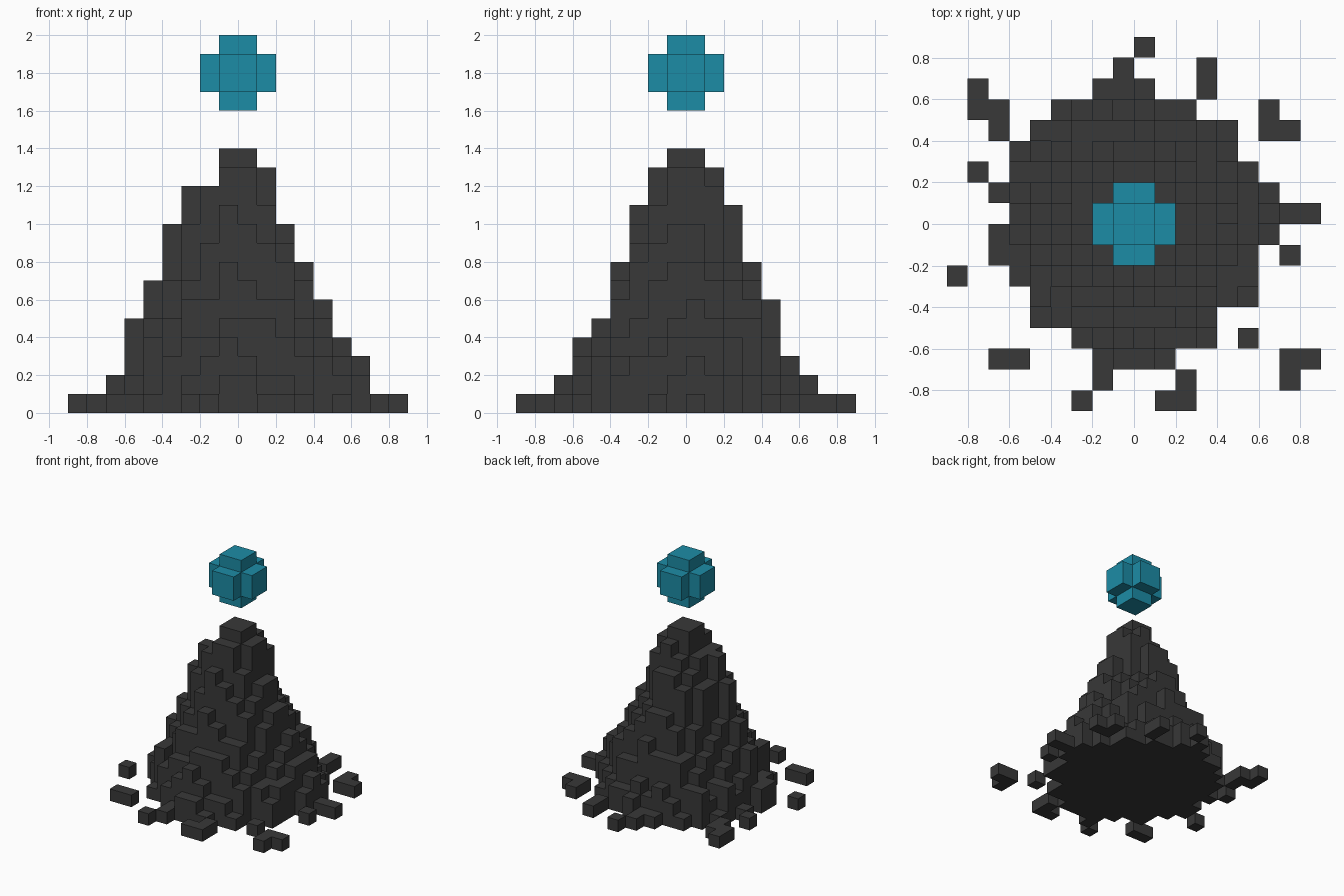
import bpy, bmesh, math, random

if "Cube" in bpy.data.objects:
    bpy.data.objects.remove(bpy.data.objects["Cube"])

random.seed(7)
S = 0.1  # voxel size

# Ground plan of the mound: first and last voxel column of each row, front to back
ROWS = [(6, 6), (7, 7), (7, 10), (6, 12), (4, 12), (4, 14), (3, 14), (2, 14), (2, 15),
        (3, 17), (2, 15), (3, 14), (3, 13), (4, 13), (5, 11), (7, 9), (8, 8), (9, 9)]
# Loose blocks lying around it (column, row)
LOOSE = [(10, 0), (11, 0), (11, 1), (16, 1), (2, 2), (3, 2), (16, 2), (17, 2), (14, 3),
         (0, 6), (16, 7), (1, 11), (2, 13), (15, 13), (16, 13), (1, 14), (2, 14),
         (15, 14), (1, 15), (12, 15), (12, 16)]

# Silhouette heights (in voxels) along x and along y
CAP_X = [1, 1, 2, 5, 7, 10, 12, 12, 14, 14, 13, 10, 8, 6, 4, 3, 1, 1]
CAP_Y = [1, 1, 2, 4, 5, 8, 11, 13, 14, 14, 13, 11, 8, 6, 3, 2, 1, 1]
# Mound height against distance from the axis
SLOPE = [(0, 14), (0.8, 14), (1.6, 12.6), (2.5, 10.2), (3.5, 7.5),
         (4.5, 5), (5.5, 3.2), (6.5, 1.6), (7.2, 1), (99, 1)]


def slope_height(r):
    for (r0, h0), (r1, h1) in zip(SLOPE, SLOPE[1:]):
        if r <= r1:
            return h0 + (h1 - h0) * (r - r0) / (r1 - r0)


def material(name, color):
    m = bpy.data.materials.new(name)
    m.diffuse_color = (*color, 1)
    m.use_nodes = True
    m.node_tree.nodes["Principled BSDF"].inputs["Base Color"].default_value = m.diffuse_color
    return m


def voxel_object(name, cells, mat):
    """Skin a set of voxels with only its exposed faces, flat areas merged."""
    bm = bmesh.new()
    verts = {}

    def vert(p):
        if p not in verts:
            verts[p] = bm.verts.new([c * S for c in p])
        return verts[p]

    for c in sorted(cells):
        for axis in range(3):
            u, v = (axis + 1) % 3, (axis + 2) % 3
            for side in (0, 1):
                n = list(c)
                n[axis] += 1 if side else -1
                if tuple(n) in cells:
                    continue
                quad = []
                for du, dv in ((0, 0), (1, 0), (1, 1), (0, 1)):
                    p = list(c)
                    p[axis] += side
                    p[u] += du
                    p[v] += dv
                    quad.append(vert(tuple(p)))
                bm.faces.new(quad if side else quad[::-1])
    bmesh.ops.dissolve_limit(bm, angle_limit=0.01, verts=bm.verts[:], edges=bm.edges[:])
    me = bpy.data.meshes.new(name)
    bm.to_mesh(me)
    bm.free()
    me.materials.append(mat)
    ob = bpy.data.objects.new(name, me)
    bpy.context.collection.objects.link(ob)
    return ob


# Rubble mound: rough cone kept inside the silhouettes
mound = set()
for j, (first, last) in enumerate(ROWS):
    for i in range(first, last + 1):
        r = math.hypot(i - 8.5, j - 8.5)
        h = round(slope_height(r) + (random.uniform(-0.9, 0.9) if 1 < r < 7.2 else 0))
        if j == (8 if i < 9 else 9):
            h = CAP_X[i]
        elif i == (8 if j < 9 else 9):
            h = CAP_Y[j]
        h = max(1, min(h, CAP_X[i], CAP_Y[j]))
        mound.update((i - 9, j - 9, k) for k in range(h))
mound.update((i - 9, j - 9, 0) for i, j in LOOSE)
voxel_object("rubble_mound", mound, material("dark_stone", (0.04, 0.04, 0.04)))

# Floating orb: 4x4x4 block with its edges removed
R = range(-2, 2)
orb = {(x, y, z + 18) for x in R for y in R for z in R
       if sum(c in (-2, 1) for c in (x, y, z)) <= 1}
voxel_object("floating_orb", orb, material("teal", (0.012, 0.262, 0.381)))
